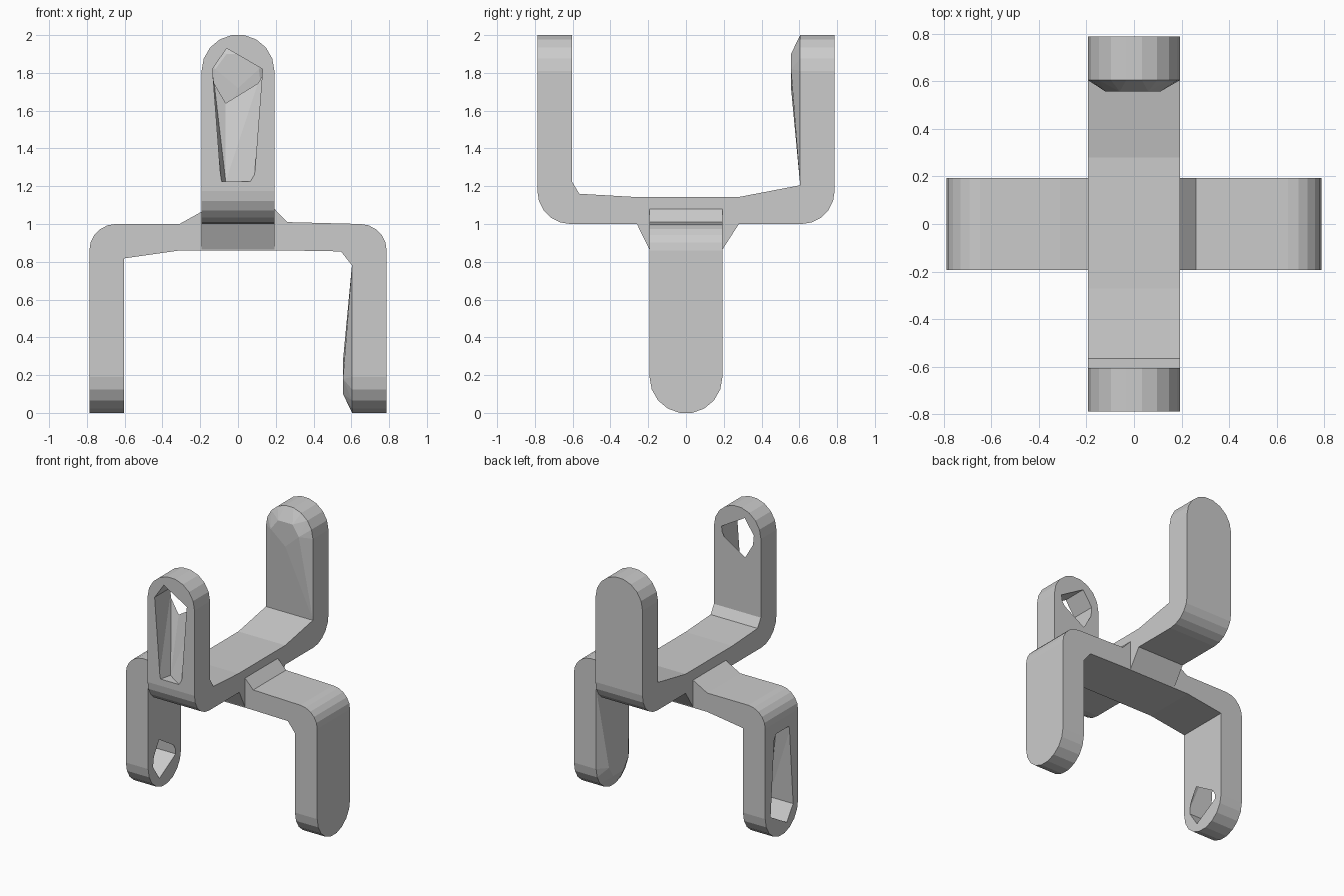
import bpy, bmesh, math

if "Cube" in bpy.data.objects:
    bpy.data.objects.remove(bpy.data.objects["Cube"])

# Local frame of one bracket: a = across the width, s = along the bridge, h = height of arm (0..1)
def upper(a, s, h):
    return (a, s, 1 + h)

def lower(a, s, h):
    return (s, a, 1 - h)

def finish(bm, name):
    bmesh.ops.recalc_face_normals(bm, faces=bm.faces)
    me = bpy.data.meshes.new(name)
    bm.to_mesh(me)
    bm.free()
    ob = bpy.data.objects.new(name, me)
    bpy.context.collection.objects.link(ob)
    return ob

def prism(name, ring_a, ring_b):
    bm = bmesh.new()
    a = [bm.verts.new(p) for p in ring_a]
    b = [bm.verts.new(p) for p in ring_b]
    bm.faces.new(a)
    bm.faces.new(b)
    n = len(a)
    for i in range(n):
        j = (i + 1) % n
        bm.faces.new((a[i], a[j], b[j], b[i]))
    return finish(bm, name)

def hull(name, pts):
    bm = bmesh.new()
    for p in pts:
        bm.verts.new(p)
    res = bmesh.ops.convex_hull(bm, input=bm.verts)
    junk = {g for g in res["geom_interior"] + res["geom_unused"] if isinstance(g, bmesh.types.BMVert)}
    bmesh.ops.delete(bm, geom=list(junk), context='VERTS')
    bmesh.ops.dissolve_limit(bm, angle_limit=0.01, verts=bm.verts, edges=bm.edges)
    return finish(bm, name)

def boolean(ob, cutter, op):
    mod = ob.modifiers.new(op.title(), 'BOOLEAN')
    mod.operation = op
    mod.solver = 'EXACT'
    mod.object = cutter
    bpy.context.view_layer.objects.active = ob
    bpy.ops.object.modifier_apply(modifier=mod.name)
    bpy.data.objects.remove(cutter)

W = 0.193   # half width of a strap
L = 0.787   # half length of a bracket

def arc_end(n=9):
    # rounded tip of an arm, flat at the very top
    k = math.cos(math.pi / (2 * n))
    return [(W * math.cos(math.pi * i / n), 0.81 + 0.19 * math.sin(math.pi * i / n) / k)
            for i in range(n + 1)]

def corner(side, r, n=5):
    pts = []
    for i in range(n + 1):
        t = math.pi / 2 * i / n
        pts.append((side * (L - r + r * math.cos(t)), r - r * math.sin(t)))
    return pts

def bracket(tag, to, radius, inner, saddle):
    # U-shaped strap with gusset teeth, trimmed to rounded arm tips
    outline = ([(-L, 1.0)] + corner(-1, radius) + saddle
               + corner(1, radius)[::-1] + [(L, 1.0)] + inner)
    strap = prism(tag + "_bracket", [to(-0.3, s, h) for s, h in outline],
                  [to(0.3, s, h) for s, h in outline])
    tip = arc_end() + [(-W, -0.3), (W, -0.3)]
    trim = prism("trim", [to(a, -1, h) for a, h in tip], [to(a, 1, h) for a, h in tip])
    boolean(strap, trim, 'INTERSECT')

    # tapered recess through the negative arm
    top = [(-0.135, 0.82), (-0.06, 0.93), (0.13, 0.82)]
    pts = [to(a, s, h) for a, h in top for s in (-0.80, -0.59)]
    pts += [to(-0.065, -0.59, 0.70), to(-0.065, -0.70, 0.225),
            to(-0.09, -0.80, 0.225), to(0.085, -0.80, 0.225)]
    boolean(strap, hull("recess", pts), 'DIFFERENCE')

    # faceted pad on the inside of the positive arm
    pad = [to(a, 0.604, h) for a, h in arc_end() + [(-W, 0.21), (W, 0.21)]]
    pad += [to(a, 0.556, h) for a, h in
            [(-0.12, 0.82), (-0.06, 0.90), (0.06, 0.90), (0.11, 0.82), (0.0, 0.72)]]
    hull(tag + "_pad", pad)

bracket("upper", upper, 0.175,
        [(0.604, 1.0), (0.604, 0.205), (0.28, 0.143), (-0.27, 0.143),
         (-0.565, 0.16), (-0.604, 0.225), (-0.604, 1.0)],
        [(-0.26, 0), (-W, -0.135), (-W, 0), (W, 0), (W, -0.135), (0.28, 0)])

bracket("lower", lower, 0.14,
        [(0.604, 1.0), (0.604, 0.22), (0.545, 0.145), (0.26, 0.14), (-0.31, 0.14),
         (-0.604, 0.182), (-0.604, 1.0)],
        [(-0.31, 0), (-W, -0.065), (-W, 0), (W, 0), (W, -0.08), (0.26, -0.01)])
